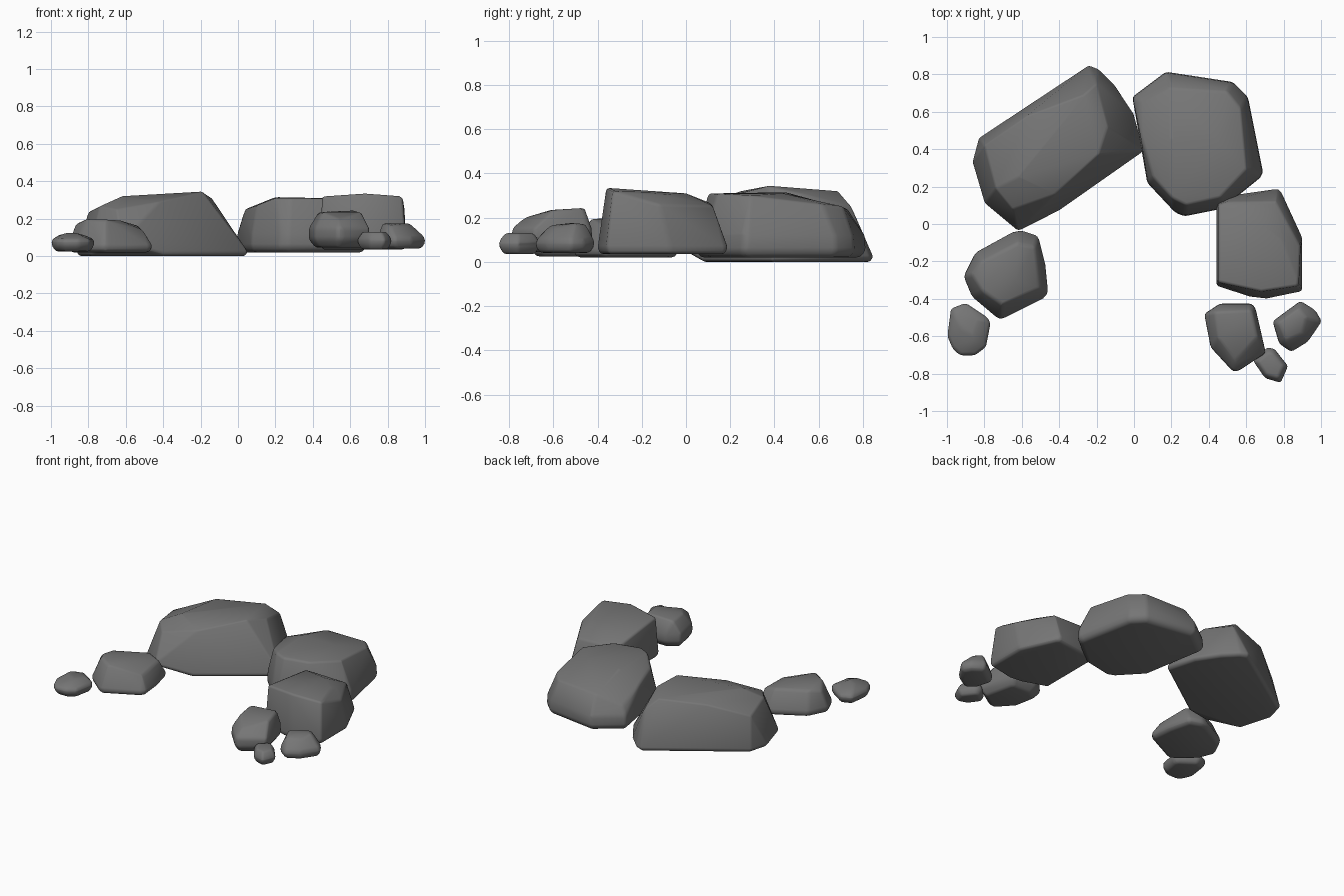
import bpy, bmesh
from math import radians

stone = bpy.data.materials.new("dark_stone")
stone.diffuse_color = (.18, .18, .18, 1)


def rock(name, outline, rings, crown, soft):
    """Convex boulder: plan outline repeated at (scale, z) rings, plus crown points.
    An outline point may carry a third value that lifts it."""
    cx = (min(p[0] for p in outline) + max(p[0] for p in outline)) / 2
    cy = (min(p[1] for p in outline) + max(p[1] for p in outline)) / 2
    bm = bmesh.new()
    for s, z in rings:
        for x, y, *lift in outline:
            bm.verts.new((cx + (x - cx) * s, cy + (y - cy) * s, z + sum(lift)))
    for p in crown:
        bm.verts.new(p)
    bmesh.ops.convex_hull(bm, input=bm.verts[:])
    loose = [v for v in bm.verts if not v.link_faces]
    bmesh.ops.delete(bm, geom=loose, context='VERTS')
    bmesh.ops.dissolve_limit(bm, angle_limit=radians(6), verts=bm.verts[:], edges=bm.edges[:])
    bmesh.ops.recalc_face_normals(bm, faces=bm.faces[:])
    me = bpy.data.meshes.new(name)
    bm.to_mesh(me)
    bm.free()
    me.materials.append(stone)
    ob = bpy.data.objects.new(name, me)
    bpy.context.collection.objects.link(ob)
    for f in me.polygons:
        f.use_smooth = True
    # worn edges
    bev = ob.modifiers.new("worn_edges", 'BEVEL')
    bev.width, bev.segments = soft, 2
    bev.limit_method = 'ANGLE'
    bev.angle_limit = radians(22)
    return ob


# large rear boulders
rock("large_left_boulder",
     [(-.83, .46), (-.24, .85), (-.19, .83), (-.10, .74), (0, .59), (.055, .39),
      (-.40, .07), (-.62, -.04, .06), (-.66, -.01, .05), (-.80, .11), (-.865, .33)],
     [(.96, 0), (1, .02)],
     [(-.19, .37, .345), (-.14, .52, .31), (-.27, .69, .32), (-.20, .75, .25),
      (-.62, .25, .32), (-.57, .58, .315), (-.80, .42, .235),
      (-.74, .19, .265), (-.65, .08, .25), (-.42, .16, .29)], .015)
rock("large_right_boulder",
     [(-.01, .68), (.12, .78), (.17, .815), (.53, .76), (.61, .68), (.69, .28),
      (.68, .25), (.47, .08), (.27, .04), (.22, .06), (.07, .22)],
     [(.93, .02), (1, .05), (.985, .12)],
     [(.03, .66, .18), (.035, .47, .25), (.19, .73, .24), (.50, .71, .25), (.57, .62, .26),
      (.10, .25, .27), (.20, .14, .31), (.28, .10, .31), (.46, .14, .31), (.60, .29, .30),
      (.20, .45, .315), (.45, .44, .31)], .018)

# right middle boulder
rock("right_middle_boulder",
     [(.44, .13), (.49, .15), (.77, .19), (.79, .17), (.90, -.07), (.90, -.36),
      (.71, -.40), (.62, -.39), (.44, -.33)],
     [(.95, .035), (1, .06)],
     [(.45, .10, .27), (.45, -.31, .32), (.68, -.36, .335), (.88, -.33, .32), (.89, -.12, .26),
      (.68, 0, .31), (.76, .12, .255), (.50, .12, .26), (.80, -.10, .305)], .018)

# left middle boulder
rock("left_middle_boulder",
     [(-.85, -.15), (-.65, -.04), (-.60, -.03), (-.51, -.06), (-.47, -.22), (-.455, -.37),
      (-.48, -.40), (-.71, -.515), (-.74, -.50), (-.87, -.39), (-.915, -.28)],
     [(.92, .02), (1, .05)],
     [(-.87, -.27, .17), (-.82, -.20, .185), (-.81, -.36, .20), (-.71, -.43, .195),
      (-.62, -.10, .185), (-.53, -.12, .16), (-.51, -.34, .14), (-.63, -.30, .19)], .02)

# small front stones
rock("left_end_stone",
     [(-1, -.60), (-.98, -.45), (-.90, -.42), (-.78, -.50), (-.765, -.53), (-.79, -.66),
      (-.85, -.705), (-.93, -.705), (-.97, -.67)],
     [(.80, .025), (1, .06), (.96, .09)],
     [(-.95, -.50, .115), (-.92, -.56, .125), (-.86, -.60, .125), (-.83, -.52, .115)], .02)
rock("right_front_stone",
     [(.375, -.48), (.46, -.425), (.63, -.425), (.65, -.45), (.705, -.69), (.56, -.785),
      (.53, -.79), (.41, -.66)],
     [(.78, .045), (1, .09), (.99, .15)],
     [(.43, -.47, .235), (.63, -.46, .245), (.66, -.60, .235), (.45, -.61, .235),
      (.54, -.73, .20)], .02)
rock("right_end_stone",
     [(.74, -.52), (.89, -.41), (.97, -.46), (1.005, -.52), (.93, -.63), (.84, -.685), (.775, -.64)],
     [(.82, .04), (1, .065), (.98, .10)],
     [(.77, -.53, .175), (.88, -.45, .17), (.92, -.50, .175), (.81, -.62, .165), (.90, -.58, .16)], .018)
rock("tiny_front_stone",
     [(.635, -.73), (.71, -.66), (.75, -.665), (.825, -.76), (.785, -.85), (.70, -.825)],
     [(.75, .035), (1, .07), (.97, .095), (.70, .13)], [], .018)
